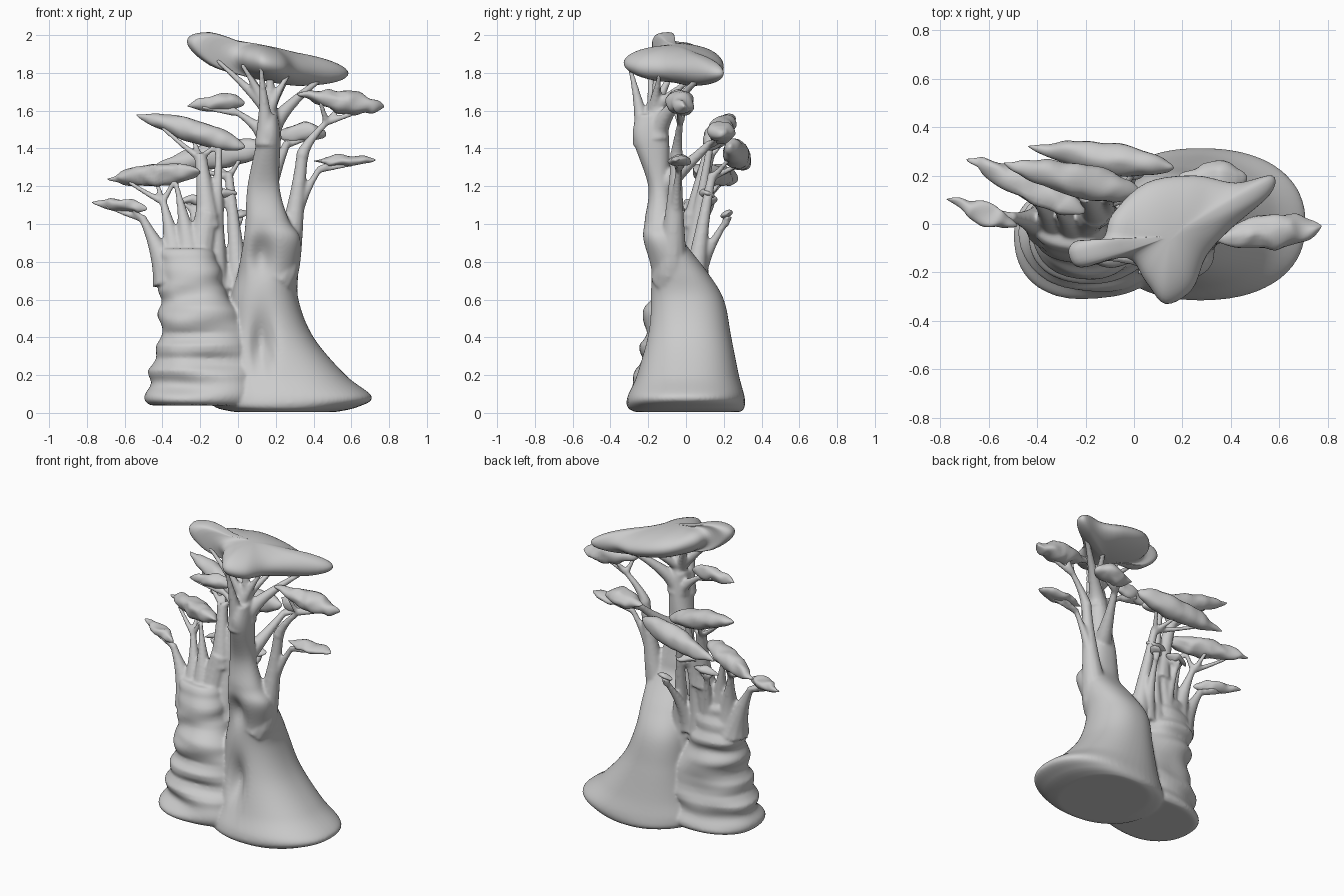
import bpy, bmesh, math
from mathutils import Vector, noise

UP = Vector((0, 0, 1))


def spline(pts, n=6, closed=False):
    """Catmull-Rom through tuples of any length."""
    out, m = [], len(pts)
    for i in range(m if closed else m - 1):
        q = [pts[(i + k) % m] if closed else pts[min(max(i + k, 0), m - 1)] for k in (-1, 0, 1, 2)]
        for s in range(n):
            t = s / n
            out.append([0.5 * (2 * b + (c - a) * t + (2 * a - 5 * b + 4 * c - d) * t * t
                               + (3 * b - a - 3 * c + d) * t ** 3) for a, b, c, d in zip(*q)])
    return out if closed else out + [list(pts[-1])]


def bridge(bm, rings):
    vs = [[bm.verts.new(p) for p in r] for r in rings]
    n = len(vs[0])
    for a, b in zip(vs, vs[1:]):
        for i in range(n):
            bm.faces.new((a[i], a[(i + 1) % n], b[(i + 1) % n], b[i]))
    bm.faces.new(vs[0][::-1])
    bm.faces.new(vs[-1])


def circle(n):
    return [(math.cos(math.tau * k / n), math.sin(math.tau * k / n)) for k in range(n)]


def finish(bm, name):
    bmesh.ops.recalc_face_normals(bm, faces=bm.faces)
    me = bpy.data.meshes.new(name)
    bm.to_mesh(me)
    bm.free()
    ob = bpy.data.objects.new(name, me)
    bpy.context.collection.objects.link(ob)
    me.polygons.foreach_set("use_smooth", [True] * len(me.polygons))
    return ob


def bell(v, w):
    return math.exp(-(v / w) ** 2)


def trunk(rows, lump=0.0, hollow=0.0):
    """Stacked level sections: z, left, right, front, back; lumpy bark folds and front hollows."""
    rings = []
    for z, l, r, f, b in spline(rows, 8):
        ring = []
        for c, s in circle(56):
            sq = lambda v: math.copysign(abs(v) ** 0.88, v)
            x, y = (l + r) / 2 + (r - l) / 2 * sq(c), (f + b) / 2 + (b - f) / 2 * sq(s)
            bump = lump * noise.noise(Vector((x * 3, y * 3, z * 11))) * min(1, z * 6)
            if s < 0:
                y += hollow * bell(x - 0.125, 0.055) * (bell(z - 0.36, 0.14) + 0.8 * bell(z - 0.84, 0.1))
            ring.append((x + bump * c, y + bump * s, z))
        rings.append(ring)
    bridge(wood, rings)


def limb(a, b, r0, r1, lean=1.4, n=12):
    """Tapering limb that rises first, then leans out."""
    a, b = Vector(a), Vector(b)
    rings, steps = [], 12
    path = []
    for i in range(steps + 1):
        t = i / steps
        p = a.lerp(b, t ** lean)
        p.z = a.z + (b.z - a.z) * t
        path.append(p)
    for i, p in enumerate(path):
        d = (path[min(i + 1, steps)] - path[max(i - 1, 0)]).normalized()
        u = d.cross(Vector((0.3, 1, 0.1))).normalized()
        v = d.cross(u)
        r = r1 + (r0 - r1) * (1 - i / steps) ** 1.7
        rings.append([p + r * (c * u + s * v) for c, s in circle(n)])
    bridge(wood, rings)


def crown(name, a, b, w, t, fork, lump=0.02):
    """Flat leaf pad, slim at tip a and full towards b, with twigs spreading into it from the fork."""
    a, b, fork = Vector(a), Vector(b), Vector(fork)
    side = (b - a).cross(UP).normalized()
    rings = []
    for i in range(41):
        s = 0.5 - 0.5 * math.cos(math.pi * (0.01 + 0.98 * i / 40))
        k = math.sin(math.pi * s ** 1.25)
        c0 = a.lerp(b, s)
        ring = []
        for c, h in circle(20):
            p = c0 + side * w * c * k ** 0.6 + UP * t * h * k ** 0.6
            ring.append(p + lump * noise.noise_vector(p * 13))
        rings.append(ring)
    bm = bmesh.new()
    bridge(bm, rings)
    finish(bm, name)
    for s in (0.25, 0.5, 0.75):
        limb(fork, a.lerp(b, s) + side * w * 0.5 * math.sin(9 * s) - UP * t * 0.4, 0.02, 0.013, 0.9, 8)


wood = bmesh.new()

# big right trunk with a flared foot and hollows in front
trunk([(0.005, -0.02, 0.52, -0.27, 0.29), (0.03, -0.12, 0.63, -0.31, 0.31), (0.085, -0.14, 0.71, -0.31, 0.31),
       (0.2, -0.1, 0.57, -0.26, 0.28), (0.4, -0.06, 0.4, -0.21, 0.24), (0.6, -0.04, 0.32, -0.19, 0.2),
       (0.75, 0.0, 0.32, -0.19, 0.11), (0.92, 0.03, 0.33, -0.23, -0.02), (1.02, 0.04, 0.27, -0.22, -0.05),
       (1.2, 0.05, 0.22, -0.2, -0.08), (1.45, 0.1, 0.225, -0.28, -0.09), (1.58, 0.11, 0.21, -0.26, -0.11)], 0.0, 0.075)
# smaller left trunk with lumpy folds
trunk([(0.04, -0.46, 0.15, -0.28, 0.18), (0.08, -0.49, 0.15, -0.31, 0.2), (0.2, -0.455, 0.12, -0.26, 0.18),
       (0.45, -0.42, 0.06, -0.22, 0.15), (0.6, -0.42, -0.05, -0.19, 0.14), (0.8, -0.42, -0.13, -0.12, 0.1),
       (0.87, -0.4, -0.18, -0.08, 0.06)], 0.05)

# top crown: lens over a lobed outline, tipping down to the right
edge = spline([(-0.27, -0.12), (-0.22, -0.18), (-0.03, -0.14), (0.05, -0.24), (0.13, -0.33), (0.24, -0.27),
               (0.3, -0.13), (0.4, -0.02), (0.56, 0.12), (0.57, 0.2), (0.42, 0.17), (0.25, 0.2),
               (0.05, 0.17), (-0.09, 0.04), (-0.13, -0.06), (-0.24, -0.07)], 5, True)
rings = []
for j in range(1, 24):
    c, s = math.cos(math.pi * j / 24), math.sin(math.pi * j / 24)
    ring = []
    for x, y in edge:
        x, y = 0.15 + (x - 0.15) * s, -0.05 + (y + 0.05) * s
        mid = 1.85 - 0.2 * (x - 0.15) + 0.12 * max(0, -x) + 0.12 * max(0, x - 0.3)
        ring.append((x, y, mid + c * (0.095 + 0.03 * min(1, max(0, -x * 7)))))
    rings.append(ring)
bm = bmesh.new()
bridge(bm, rings)
finish(bm, "top_crown")

# limbs holding the top crown, then their twigs
limb((0.15, -0.22, 1.42), (0.12, -0.3, 1.84), 0.065, 0.013)
limb((0.17, -0.15, 1.45), (0.17, -0.16, 1.84), 0.065, 0.018)
limb((0.17, -0.15, 1.48), (0.48, 0.1, 1.8), 0.06, 0.015)
for x, y in ((-0.12, -0.14), (0.03, -0.05), (0.02, -0.2), (0.27, -0.14), (0.28, 0.06)):
    limb((0.16, -0.17, 1.6), (x, y, 1.85 - 0.2 * x), 0.04, 0.013, 1.1)

# right-hand side limb and its two crowns
fork = (0.34, -0.05, 1.36)
limb((0.2, -0.09, 0.7), fork, 0.1, 0.032, 0.55)
limb(fork, (0.47, -0.03, 1.54), 0.036, 0.018)
crown("upper_right_crown", (0.32, -0.06, 1.69), (0.77, -0.01, 1.61), 0.075, 0.06, (0.47, -0.03, 1.54))
limb((0.29, -0.06, 0.98), (0.43, -0.04, 1.29), 0.05, 0.017)
crown("low_right_crown", (0.4, -0.03, 1.33), (0.72, -0.04, 1.34), 0.055, 0.034, (0.43, -0.04, 1.29))
# crowns on short limbs of the big trunk
limb((0.14, -0.15, 1.46), (-0.02, -0.14, 1.6), 0.05, 0.017)
crown("front_left_crown", (-0.27, -0.14, 1.63), (0.04, -0.12, 1.65), 0.045, 0.042, (-0.02, -0.14, 1.59))
limb((0.15, -0.13, 1.2), (0.26, 0.13, 1.43), 0.06, 0.022, 0.9)
crown("rear_right_crown", (0.19, 0.2, 1.47), (0.46, 0.18, 1.49), 0.065, 0.055, (0.26, 0.13, 1.42))

# horns of the left trunk
limb((-0.35, 0.0, 0.7), (-0.51, 0.03, 1.04), 0.11, 0.022, 1.1)
crown("low_left_crown", (-0.77, 0.1, 1.12), (-0.48, -0.01, 1.085), 0.04, 0.038, (-0.51, 0.03, 1.03))
limb((-0.32, 0.0, 0.72), (-0.4, 0.09, 1.13), 0.11, 0.02)
limb((-0.25, 0.0, 0.76), (-0.33, 0.07, 1.22), 0.1, 0.014)
crown("middle_left_crown", (-0.69, 0.27, 1.235), (-0.2, 0.05, 1.28), 0.065, 0.06, (-0.4, 0.09, 1.12))
limb((-0.23, 0.0, 0.6), (-0.16, 0.05, 1.06), 0.12, 0.065)
limb((-0.16, 0.05, 0.98), (-0.2, 0.12, 1.37), 0.075, 0.034)
crown("upper_left_crown", (-0.54, 0.25, 1.58), (0.04, 0.12, 1.41), 0.07, 0.065, (-0.2, 0.12, 1.35), 0.01)
# slender stems between the trunks
limb((-0.12, 0.02, 0.6), (-0.1, 0.13, 1.42), 0.08, 0.02)
limb((0.01, 0.03, 0.5), (-0.05, 0.14, 1.27), 0.085, 0.024)
crown("rear_left_crown", (-0.43, 0.32, 1.31), (0.17, 0.23, 1.41), 0.065, 0.075, (-0.05, 0.14, 1.25), 0.01)
# tiny inner tufts on their own shoots
for i, (x, y, z, w) in enumerate([(-0.24, 0.12, 1.12, 0.09), (-0.09, 0.1, 1.16, 0.09), (0.0, 0.21, 1.05, 0.045)]):
    limb((-0.2 + 0.07 * i, 0.04, 0.65), (x, y, z - 0.04), 0.07, 0.018)
    crown(f"small_tuft_{i + 1}", (x - w, y, z), (x + w, y + 0.02, z), 0.032, 0.022, (x, y, z - 0.05))

# fuse trunks, limbs and twigs into one smooth skin
ob = finish(wood, "trunk_and_limbs")
fuse = ob.modifiers.new("fuse", 'REMESH')
fuse.mode, fuse.voxel_size, fuse.use_smooth_shade = 'VOXEL', 0.009, True
soft = ob.modifiers.new("soften", 'SMOOTH')
soft.factor, soft.iterations = 0.5, 8
